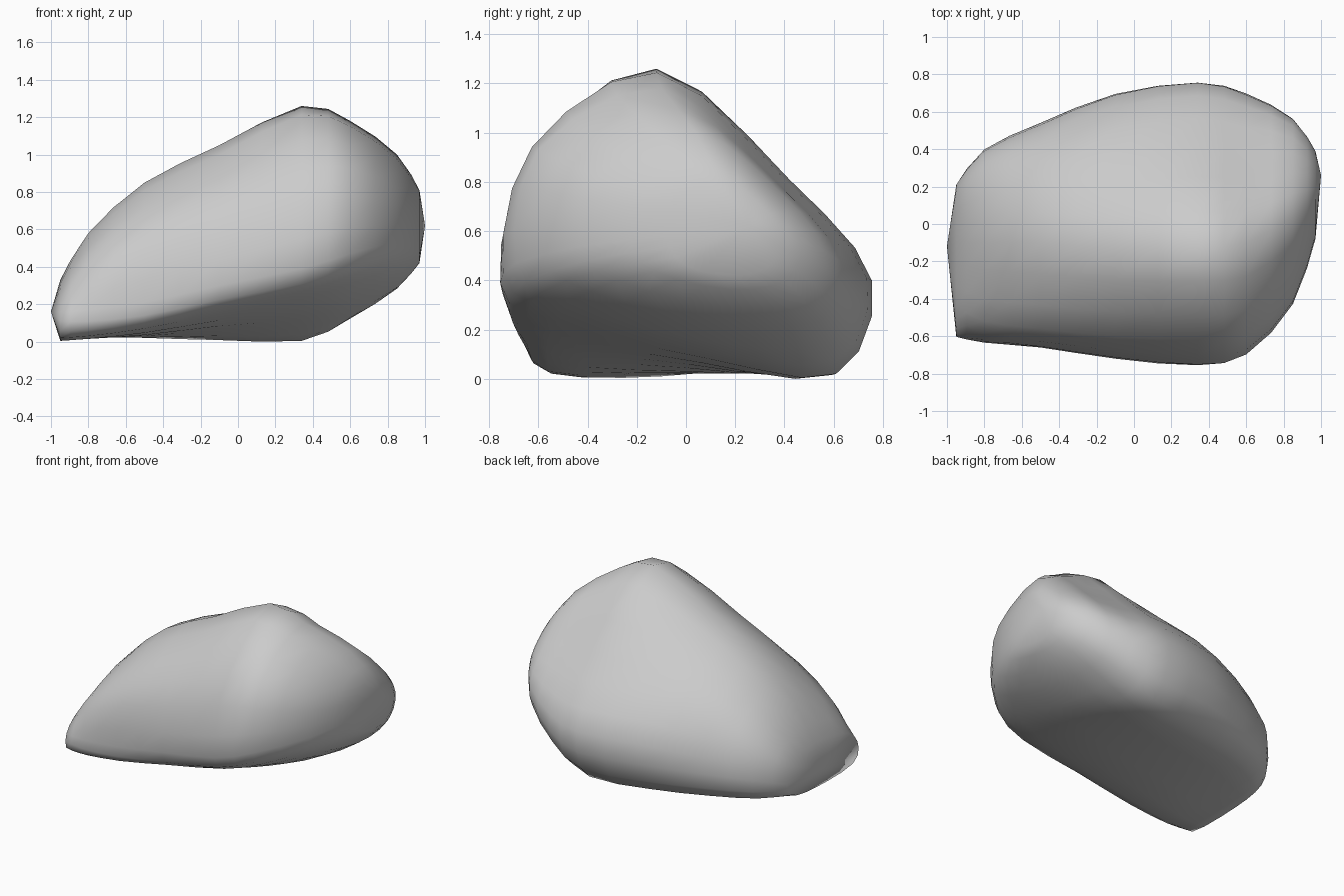
import bpy, bmesh

if "Cube" in bpy.data.objects:
    bpy.data.objects.remove(bpy.data.objects["Cube"])

# Cross-sections along x: outline (y, z) from front foot, over the top, to the back foot
SECTIONS = {
    -0.95: [(-.54, .02), (-.59, .16), (-.43, .28), (-.10, .33), (.14, .30), (.21, .20), (.16, .06), (-.1, .01)],
    -0.80: [(-.56, .03), (-.63, .17), (-.52, .44), (-.10, .58), (.25, .50), (.39, .30), (.33, .06), (-.1, .02)],
    -0.50: [(-.56, .07), (-.66, .21), (-.56, .62), (-.10, .85), (.34, .68), (.53, .35), (.46, .05), (0, .03)],
    -0.10: [(-.56, .15), (-.72, .30), (-.60, .76), (-.13, 1.05), (.38, .80), (.69, .40), (.56, .03), (0, .06)],
    0.34: [(-.52, .23), (-.755, .39), (-.62, .92), (-.12, 1.26), (.42, .81), (.755, .40), (.61, .02), (.1, .08)],
    0.60: [(-.48, .31), (-.69, .47), (-.60, .93), (-.10, 1.18), (.39, .79), (.69, .43), (.58, .15), (.1, .15)],
    0.85: [(-.28, .40), (-.42, .54), (-.36, .82), (.04, 1.0), (.38, .76), (.56, .52), (.48, .32), (.15, .29)],
    0.97: [(0, .46), (-.08, .58), (-.03, .73), (.13, .81), (.30, .71), (.39, .58), (.34, .46), (.2, .42)],
}
LEFT_TIP, RIGHT_TIP = (-1.0, -.12, .16), (1.0, .26, .62)


def spline(a, b, c, d, t):
    """Catmull-Rom point between b and c."""
    return tuple(.5 * (2 * q + (r - p) * t + (2 * p - 5 * q + 4 * r - s) * t * t
                       + (3 * q - p - 3 * r + s) * t ** 3) for p, q, r, s in zip(a, b, c, d))


def refine_ring(ring, steps):
    n = len(ring)
    return [spline(ring[i - 1], ring[i], ring[(i + 1) % n], ring[(i + 2) % n], k / steps)
            for i in range(n) for k in range(steps)]


# Refine around each section, then between sections
rings = [refine_ring([(x, y, z) for y, z in pts], 3) for x, pts in SECTIONS.items()]
last = len(rings) - 1
loft = []
for i in range(last):
    quad = [rings[max(0, i - 1)], rings[i], rings[i + 1], rings[min(last, i + 2)]]
    for k in range(2):
        loft.append([spline(*p, k / 2) for p in zip(*quad)])
loft.append(rings[last])

# Skin the sections and close both ends on the tips
bm = bmesh.new()
loops = [[bm.verts.new((x, y, max(0, z))) for x, y, z in ring] for ring in loft]
n = len(loops[0])
for a, b in zip(loops, loops[1:]):
    for j in range(n):
        bm.faces.new((a[j], a[(j + 1) % n], b[(j + 1) % n], b[j]))
for loop, tip in ((loops[0], LEFT_TIP), (loops[-1], RIGHT_TIP)):
    v = bm.verts.new(tip)
    for j in range(n):
        bm.faces.new((loop[j], loop[(j + 1) % n], v))
bmesh.ops.recalc_face_normals(bm, faces=bm.faces)
for f in bm.faces:
    f.smooth = True

mesh = bpy.data.meshes.new("rock")
bm.to_mesh(mesh)
bm.free()
rock = bpy.data.objects.new("rock", mesh)
bpy.context.collection.objects.link(rock)
